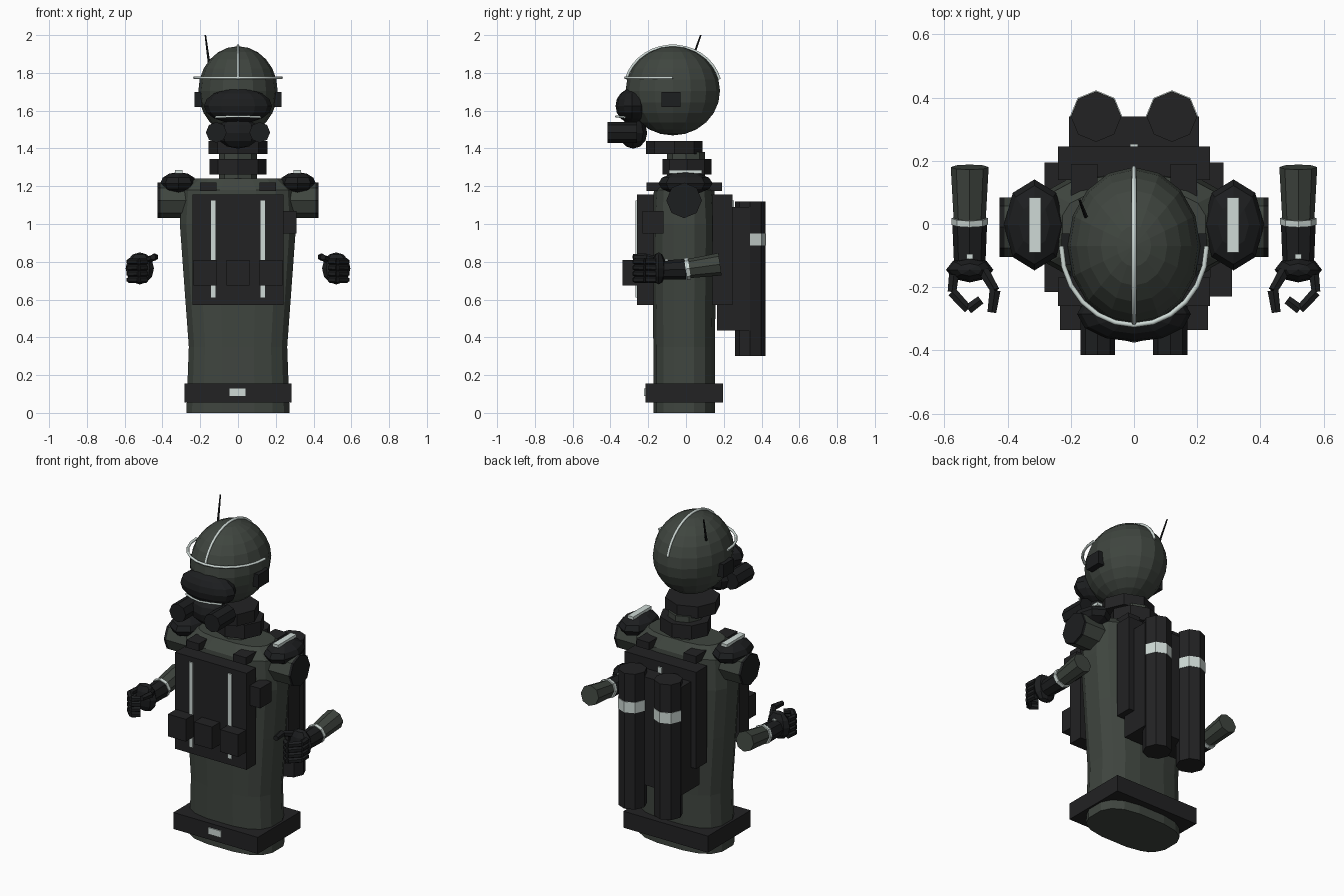
import bpy, bmesh, math
from mathutils import Vector, Matrix

cube = bpy.data.objects.get("Cube")
if cube:
    bpy.data.objects.remove(cube, do_unlink=True)


def material(name, rgb):
    m = bpy.data.materials.new(name)
    m.use_nodes = True
    m.diffuse_color = (*rgb, 1)
    m.node_tree.nodes["Principled BSDF"].inputs["Base Color"].default_value = (*rgb, 1)
    return m


GREEN = material("dark green cloth", (0.05, 0.06, 0.05))
DARK = material("charcoal gear", (0.016, 0.016, 0.017))
BLACK = material("black rubber", (0.012, 0.013, 0.014))
WHITE = material("pale reflective", (0.62, 0.70, 0.67))


def finish(name, bm, mat):
    bmesh.ops.recalc_face_normals(bm, faces=bm.faces)
    mesh = bpy.data.meshes.new(name)
    bm.to_mesh(mesh)
    bm.free()
    mesh.materials.append(mat)
    ob = bpy.data.objects.new(name, mesh)
    bpy.context.collection.objects.link(ob)
    return ob


def box(name, xs, ys, zs, mat):
    bm = bmesh.new()
    spans = (xs, ys, zs)
    size = [abs(b - a) for a, b in spans]
    mid = [(a + b) / 2 for a, b in spans]
    bmesh.ops.create_cube(bm, size=1, matrix=Matrix.Translation(mid) @ Matrix.Diagonal((*size, 1)))
    return finish(name, bm, mat)


def ball(name, center, radii, mat, seg=8, rings=6):
    bm = bmesh.new()
    m = Matrix.Translation(center) @ Matrix.Diagonal((*radii, 1))
    bmesh.ops.create_uvsphere(bm, u_segments=seg, v_segments=rings, radius=1, matrix=m)
    return finish(name, bm, mat)


def rod(name, a, b, r1, r2, mat, seg=8, squash=1):
    # Tapered cylinder from a to b
    a, b = Vector(a), Vector(b)
    d = b - a
    m = Matrix.Translation((a + b) / 2) @ d.to_track_quat('Z', 'Y').to_matrix().to_4x4()
    bm = bmesh.new()
    bmesh.ops.create_cone(bm, cap_ends=True, segments=seg, radius1=r1, radius2=r2, depth=d.length,
                          matrix=m @ Matrix.Diagonal((1, squash, 1, 1)))
    return finish(name, bm, mat)


def tube(name, points, r, mat):
    cu = bpy.data.curves.new(name, 'CURVE')
    cu.dimensions = '3D'
    cu.bevel_depth = r
    cu.bevel_resolution = 1
    cu.use_fill_caps = True
    sp = cu.splines.new('POLY')
    sp.points.add(len(points) - 1)
    for p, co in zip(sp.points, points):
        p.co = (*co, 1)
    cu.materials.append(mat)
    ob = bpy.data.objects.new(name, cu)
    bpy.context.collection.objects.link(ob)
    return ob


# Torso: lofted rounded sections (height, half width, half depth)
SECTIONS = [(0, .277, .165), (.35, .264, .165), (.7, .29, .17),
            (1.0, .312, .175), (1.18, .30, .162), (1.24, .23, .115)]
bm = bmesh.new()
loops = []
for z, w, d in SECTIONS:
    loop = []
    for i in range(16):
        t = math.tau * (i + .5) / 16
        c, s = math.cos(t), math.sin(t)
        loop.append(bm.verts.new((w * math.copysign(abs(c) ** .7, c),
                                  d * math.copysign(abs(s) ** .7, s) - .01, z)))
    loops.append(loop)
for lo, hi in zip(loops, loops[1:]):
    for i in range(16):
        j = (i + 1) % 16
        bm.faces.new((lo[i], lo[j], hi[j], hi[i]))
bm.faces.new(loops[0])
bm.faces.new(loops[-1])
finish("torso", bm, GREEN)

# Belt
box("belt", (-.283, .283), (-.215, .195), (.055, .155), DARK)
box("belt_buckle", (-.045, .04), (-.222, -.214), (.09, .13), WHITE)

# Neck and collars
rod("neck", (0, 0, 1.2), (0, 0, 1.38), .1, .1, GREEN)
rod("collar", (0, .005, 1.262), (0, .005, 1.345), .15, .15, DARK, squash=.87)
rod("throat_guard", (0, -.062, 1.37), (0, -.062, 1.44), .155, .155, DARK, squash=.96)

# Chest rig and pouches
box("chest_plate", (-.24, .24), (-.26, -.17), (.57, 1.155), DARK)
for name, x in (("right", -.175), ("middle", 0), ("left", .175)):
    box(name + "_pouch", (x - .06, x + .06), (-.335, -.255), (.675, .81), DARK)
box("radio_pouch", (.24, .31), (-.23, -.12), (.95, 1.07), DARK)

# Back pack
box("back_plate", (-.24, .24), (.14, .245), (.57, 1.155), DARK)
box("pack_frame", (-.205, .205), (.165, .34), (.435, 1.09), DARK)
box("back_strip", (-.013, .013), (.243, .253), (.62, 1.125), WHITE)

# Head
HC = Vector((0, -.07, 1.705))
ball("head", HC, (.21, .25, .236), GREEN, 16, 12)
ball("goggles", (0, -.285, 1.625), (.18, .088, .093), BLACK, 12, 8)
tube("goggle_trim", [(-.12, -.325, 1.565), (-.06, -.355, 1.568), (0, -.37, 1.57),
                     (.06, -.355, 1.568), (.12, -.325, 1.565)], .006, WHITE)
ball("breathing_mask", (0, -.28, 1.482), (.115, .075, .083), BLACK)
arc = [math.radians(a) for a in range(15, 166, 10)]
tube("head_crest", [HC + Vector((0, .256 * math.cos(t), .238 * math.sin(t))) for t in arc], .008, WHITE)
arc = [math.radians(a) for a in range(180, 361, 15)]
tube("brow_band", [HC + Vector((.23 * math.cos(t), .25 * math.sin(t), .07)) for t in arc], .008, WHITE)
rod("antenna", (-.153, .025, 1.85), (-.173, .078, 2.0), .007, .004, BLACK, 6)

# Mirrored parts
for side, s in (("left", 1), ("right", -1)):
    box(side + "_ear_piece", (s * .19, s * .23), (-.13, -.03), (1.62, 1.70), BLACK)
    rod(side + "_mask_filter", (s * .115, -.26, 1.485), (s * .115, -.415, 1.485), .055, .055, BLACK)
    box(side + "_chest_strip", (s * .118, s * .143), (-.267, -.258), (.61, 1.125), WHITE)
    box(side + "_shoulder_strap", (s * .115, s * .2), (-.21, .19), (1.175, 1.22), DARK)

    # Shoulder
    rod(side + "_arm_stub", (s * .26, -.01, 1.125), (s * .41, -.01, 1.125), .094, .094, GREEN)
    rod(side + "_arm_cap", (s * .41, -.01, 1.125), (s * .425, -.01, 1.125), .094, .094, BLACK)
    ball(side + "_shoulder_pad", (s * .315, -.003, 1.215), (.097, .144, .06), BLACK)
    box(side + "_shoulder_strip", (s * .295, s * .333), (-.09, .084), (1.268, 1.286), WHITE)

    # Air tank
    rod(side + "_tank", (s * .12, .34, .3), (s * .12, .34, 1.12), .08, .08, DARK)
    rod(side + "_tank_band", (s * .12, .34, .885), (s * .12, .34, .95), .083, .083, WHITE)

    # Forearm and glove
    x = s * .52
    rod(side + "_forearm", (x, .18, .787), (x, 0, .762), .06, .05, GREEN)
    rod(side + "_wrist_band", (x, .018, .765), (x, -.002, .762), .058, .058, WHITE)
    rod(side + "_glove_cuff", (x, 0, .76), (x, -.12, .757), .055, .05, BLACK)
    box(side + "_glove_tag", (x - .01, x + .01), (-.11, -.095), (.79, .814), WHITE)
    ball(side + "_palm", (x, -.145, .765), (.075, .04, .085), BLACK)

    # Curled fingers, stacked in height
    for i in range(4):
        z = .705 + .032 * i
        path = [(.57, -.16), (.576, -.215), (.525, -.27), (.485, -.24)]
        for k, (p, q) in enumerate(zip(path, path[1:])):
            rod(f"{side}_finger_{i + 1}_{k + 1}", (s * p[0], p[1], z), (s * q[0], q[1], z),
                .018, .016, BLACK, 6)
    path = [(.475, -.15, .81), (.44, -.21, .825), (.45, -.28, .825)]
    for k, (p, q) in enumerate(zip(path, path[1:])):
        rod(f"{side}_thumb_{k + 1}", (s * p[0], *p[1:]), (s * q[0], *q[1:]), .02, .016, BLACK, 6)
